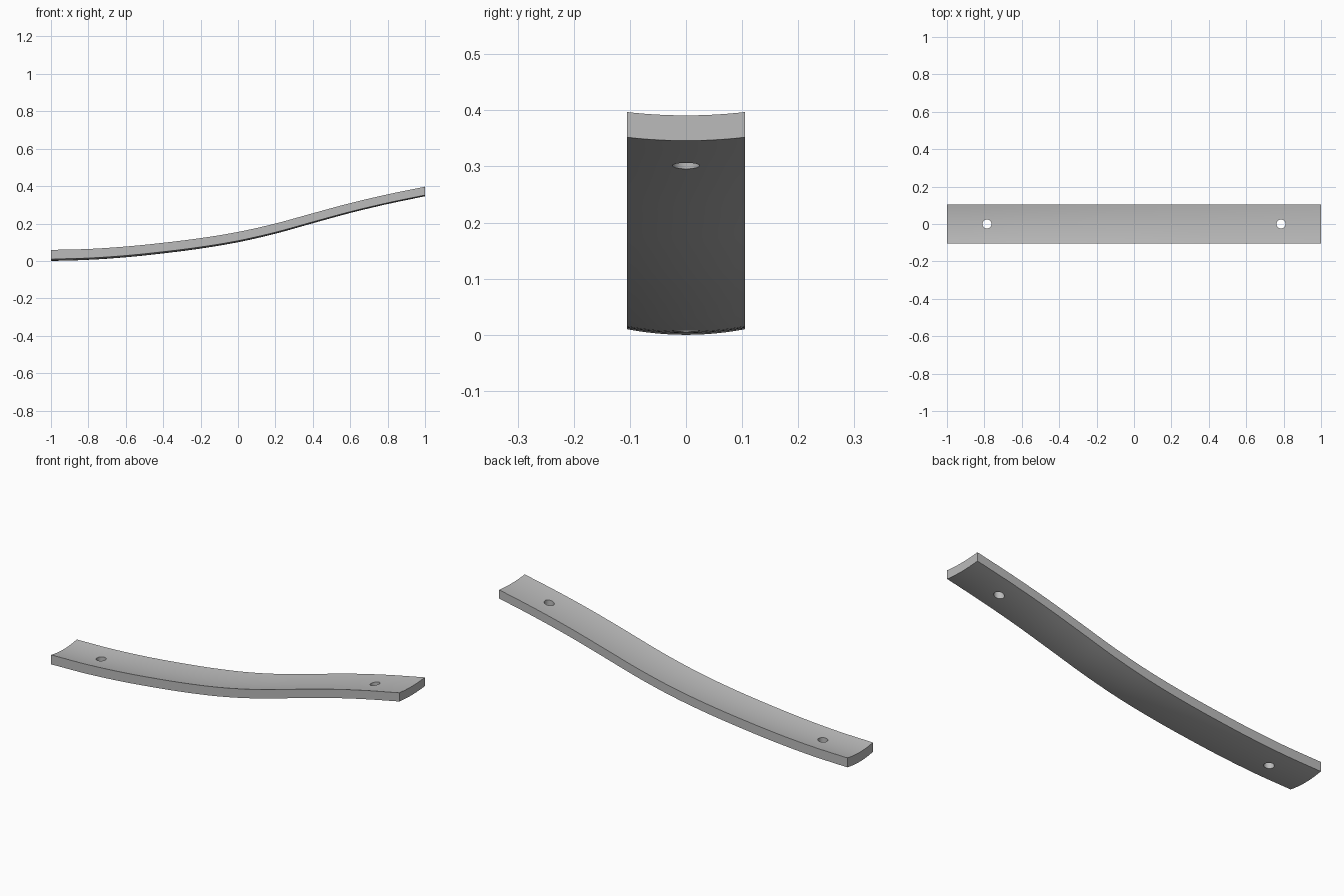
import bpy, bmesh

old = bpy.data.objects.get("Cube")
if old:
    bpy.data.objects.remove(old, do_unlink=True)

HALF_W = 0.105
LENGTH_STEPS = 50
WIDTH_STEPS = 12
# Height of the upper long edge at evenly spaced stations along x
EDGE = [0.059, 0.064, 0.077, 0.097, 0.122, 0.155, 0.200, 0.255, 0.309, 0.356, 0.397]


def edge_height(t):
    """Smooth curve through the stations, t from 0 to 1."""
    s = t * (len(EDGE) - 1)
    i = min(int(s), len(EDGE) - 2)
    f = s - i
    p1, p2 = EDGE[i], EDGE[i + 1]
    p0 = EDGE[i - 1] if i else 2 * p1 - p2
    p3 = EDGE[i + 2] if i + 2 < len(EDGE) else 2 * p2 - p1
    return p1 + f / 2 * (p2 - p0 + f * (2 * p0 - 5 * p1 + 4 * p2 - p3
                                        + f * (3 * (p1 - p2) + p3 - p0)))


grey = bpy.data.materials.new("plain grey")
grey.use_nodes = True
colour = (0.5, 0.5, 0.5, 1)
grey.diffuse_color = colour
grey.node_tree.nodes["Principled BSDF"].inputs["Base Color"].default_value = colour

# Curved strip: a dished cross-section swept along the rising edge
bm = bmesh.new()
rings = []
for i in range(LENGTH_STEPS + 1):
    t = i / LENGTH_STEPS
    thick = 0.049 - 0.004 * t
    sag = 0.010 - 0.004 * t
    top, bottom = [], []
    for j in range(WIDTH_STEPS + 1):
        v = 2 * j / WIDTH_STEPS - 1
        z = edge_height(t) - sag * (1 - v * v)
        top.append(bm.verts.new((2 * t - 1, v * HALF_W, z)))
        bottom.append(bm.verts.new((2 * t - 1, v * HALF_W, z - thick)))
    rings.append(top + bottom[::-1])
for a, b in zip(rings, rings[1:]):
    for k in range(len(a)):
        n = (k + 1) % len(a)
        bm.faces.new((a[k], a[n], b[n], b[k]))
bm.faces.new(rings[0])
bm.faces.new(rings[-1])
bmesh.ops.recalc_face_normals(bm, faces=bm.faces)
mesh = bpy.data.meshes.new("curved_strip")
bm.to_mesh(mesh)
bm.free()
strip = bpy.data.objects.new("curved_strip", mesh)
bpy.context.collection.objects.link(strip)
mesh.materials.append(grey)

# Upright screw holes near both ends
for side, x in (("right", -0.786), ("left", 0.786)):
    bpy.ops.mesh.primitive_cylinder_add(vertices=32, radius=0.024, depth=2, location=(x, 0, 0))
    cutter = bpy.context.object
    cutter.name = side + "_hole_cutter"
    cutter.data.materials.append(grey)
    cut = strip.modifiers.new(side + "_hole", 'BOOLEAN')
    cut.operation = 'DIFFERENCE'
    cut.solver = 'EXACT'
    cut.object = cutter
    bpy.context.view_layer.objects.active = strip
    bpy.ops.object.select_all(action='DESELECT')
    strip.select_set(True)
    bpy.ops.object.modifier_apply(modifier=cut.name)
    bpy.data.objects.remove(cutter, do_unlink=True)

bpy.ops.object.shade_smooth_by_angle(angle=0.5)
